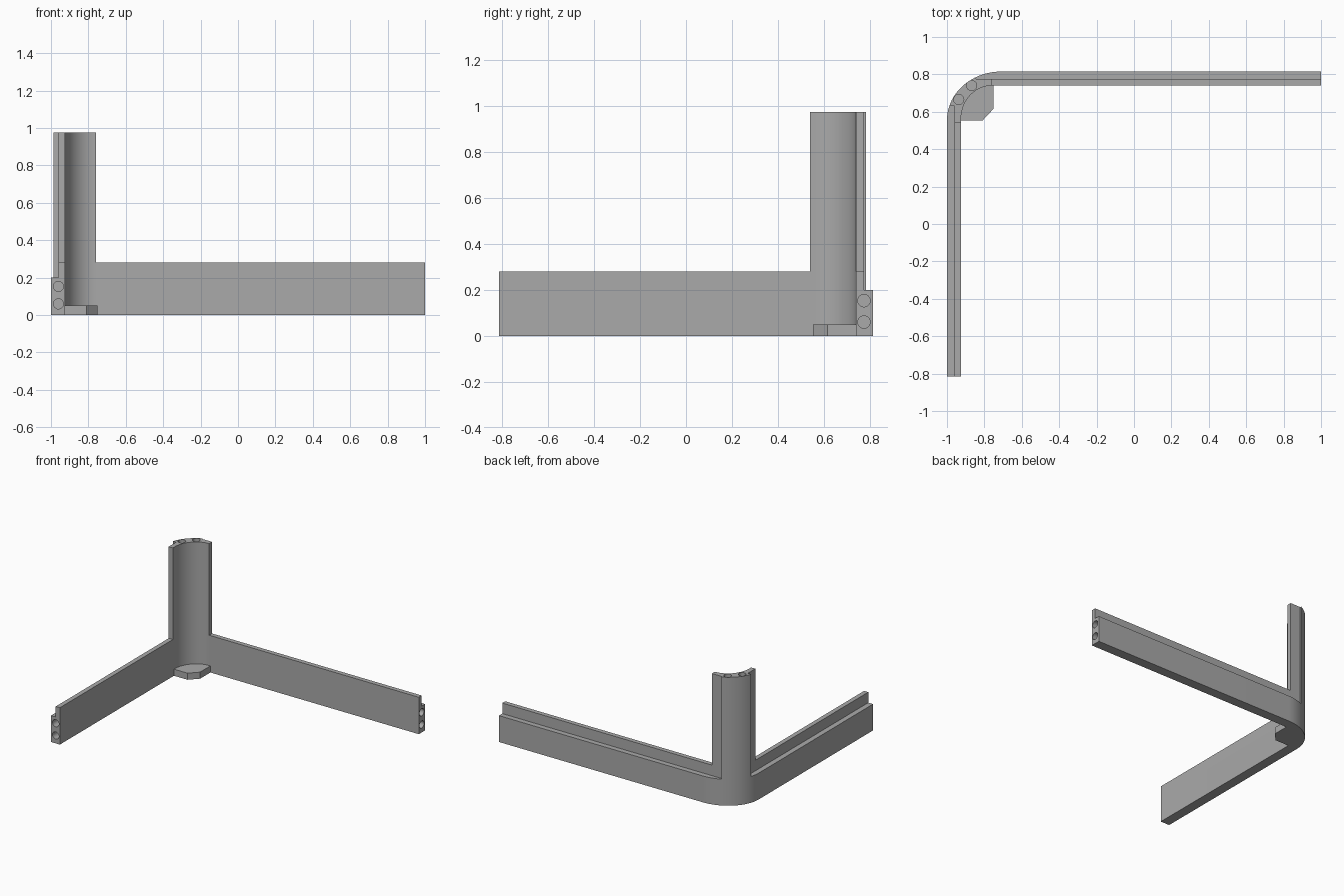
import bpy, bmesh, math
from mathutils import Matrix

cube = bpy.data.objects.get("Cube")
if cube:
    bpy.data.objects.remove(cube, do_unlink=True)

grey = bpy.data.materials.new("plain grey")
grey.use_nodes = True
colour = (0.4, 0.4, 0.4, 1)
grey.diffuse_color = colour
grey.node_tree.nodes["Principled BSDF"].inputs["Base Color"].default_value = colour

# Main dimensions
OUT_X, IN_X, MID_X = -1.0, -0.925, -0.96
OUT_Y, IN_Y, MID_Y = 0.815, 0.74, 0.775
FRONT, END = -0.815, 1.0
WALL_H, LIP_H, POST_H, FOOT_H = 0.2, 0.28, 0.975, 0.05
POST_Y, POST_X = 0.54, -0.76
HOLE_R = 0.027


def arc(cx, cy, rx, ry, a0, a1, n=28):
    steps = [math.radians(a0 + (a1 - a0) * i / n) for i in range(n + 1)]
    return [(cx + rx * math.cos(a), cy + ry * math.sin(a)) for a in steps]


def outer_arc(a0, a1):
    return arc(-0.71, 0.555, 0.29, 0.26, a0, a1)


def inner_arc():
    return arc(POST_X, 0.56, POST_X - IN_X, 0.18, 90, 180)


def prism(name, outline, z0, z1):
    """Extrude a plan outline between two heights."""
    bm = bmesh.new()
    face = bm.faces.new([bm.verts.new((x, y, z0)) for x, y in outline])
    top = bmesh.ops.extrude_face_region(bm, geom=[face])["geom"]
    bmesh.ops.translate(bm, vec=(0, 0, z1 - z0),
                        verts=[v for v in top if isinstance(v, bmesh.types.BMVert)])
    bmesh.ops.recalc_face_normals(bm, faces=bm.faces)
    mesh = bpy.data.meshes.new(name)
    bm.to_mesh(mesh)
    bm.free()
    mesh.materials.append(grey)
    obj = bpy.data.objects.new(name, mesh)
    bpy.context.collection.objects.link(obj)
    return obj


def rect(x0, x1, y0, y1):
    return [(x0, y0), (x1, y0), (x1, y1), (x0, y1)]


def drill(obj, holes):
    """Cut round peg holes, each given as a centre and a rotation."""
    bm = bmesh.new()
    for centre, turn in holes:
        bmesh.ops.create_cone(bm, cap_ends=True, segments=24, radius1=HOLE_R,
                              radius2=HOLE_R, depth=0.2,
                              matrix=Matrix.Translation(centre) @ turn)
    mesh = bpy.data.meshes.new("peg_holes")
    bm.to_mesh(mesh)
    bm.free()
    mesh.materials.append(grey)
    cutter = bpy.data.objects.new("peg_holes", mesh)
    bpy.context.collection.objects.link(cutter)
    mod = obj.modifiers.new("holes", "BOOLEAN")
    mod.operation, mod.solver, mod.object = "DIFFERENCE", "EXACT", cutter
    deps = bpy.context.evaluated_depsgraph_get()
    result = bpy.data.meshes.new_from_object(obj.evaluated_get(deps))
    obj.modifiers.clear()
    obj.data = result
    bpy.data.objects.remove(cutter, do_unlink=True)


# L-shaped base wall with a rounded corner
wall = prism("base_wall",
             [(IN_X, FRONT), (OUT_X, FRONT)] + outer_arc(180, 90)
             + [(END, OUT_Y), (END, IN_Y)] + inner_arc(), 0, WALL_H)

# Thin lips along the inner half of both walls
side_lip = prism("side_lip", rect(MID_X, IN_X, FRONT, POST_Y), WALL_H, LIP_H)
back_lip = prism("back_lip", rect(POST_X, END, IN_Y, MID_Y), WALL_H, LIP_H)

# Curved corner post, rebated on its outer edges
post = prism("corner_post",
             [(IN_X, POST_Y), (MID_X, POST_Y), (MID_X, 0.63)]
             + outer_arc(163, 118)
             + [(-0.846, MID_Y), (POST_X, MID_Y)] + inner_arc(), WALL_H, POST_H)

# Chamfered foot filling the inside of the corner
foot = prism("corner_foot",
             [(IN_X, 0.553), (-0.81, 0.553), (-0.75, 0.617), (-0.75, IN_Y)]
             + inner_arc(), 0, FOOT_H)

# Peg holes in the wall ends and the top of the post
along_x = Matrix.Rotation(math.pi / 2, 4, "Y")
along_y = Matrix.Rotation(math.pi / 2, 4, "X")
drill(wall, [((MID_X, FRONT, z), along_y) for z in (0.06, 0.153)]
      + [((END, MID_Y, z), along_x) for z in (0.06, 0.153)])
drill(post, [((x, y, POST_H), Matrix()) for x, y in ((-0.937, 0.665), (-0.868, 0.74))])

# Smooth the curves and keep the corners crisp
parts = [wall, side_lip, back_lip, post, foot]
bpy.ops.object.select_all(action="DESELECT")
for part in parts:
    part.select_set(True)
bpy.context.view_layer.objects.active = wall
bpy.ops.object.shade_smooth_by_angle(angle=math.radians(30))
